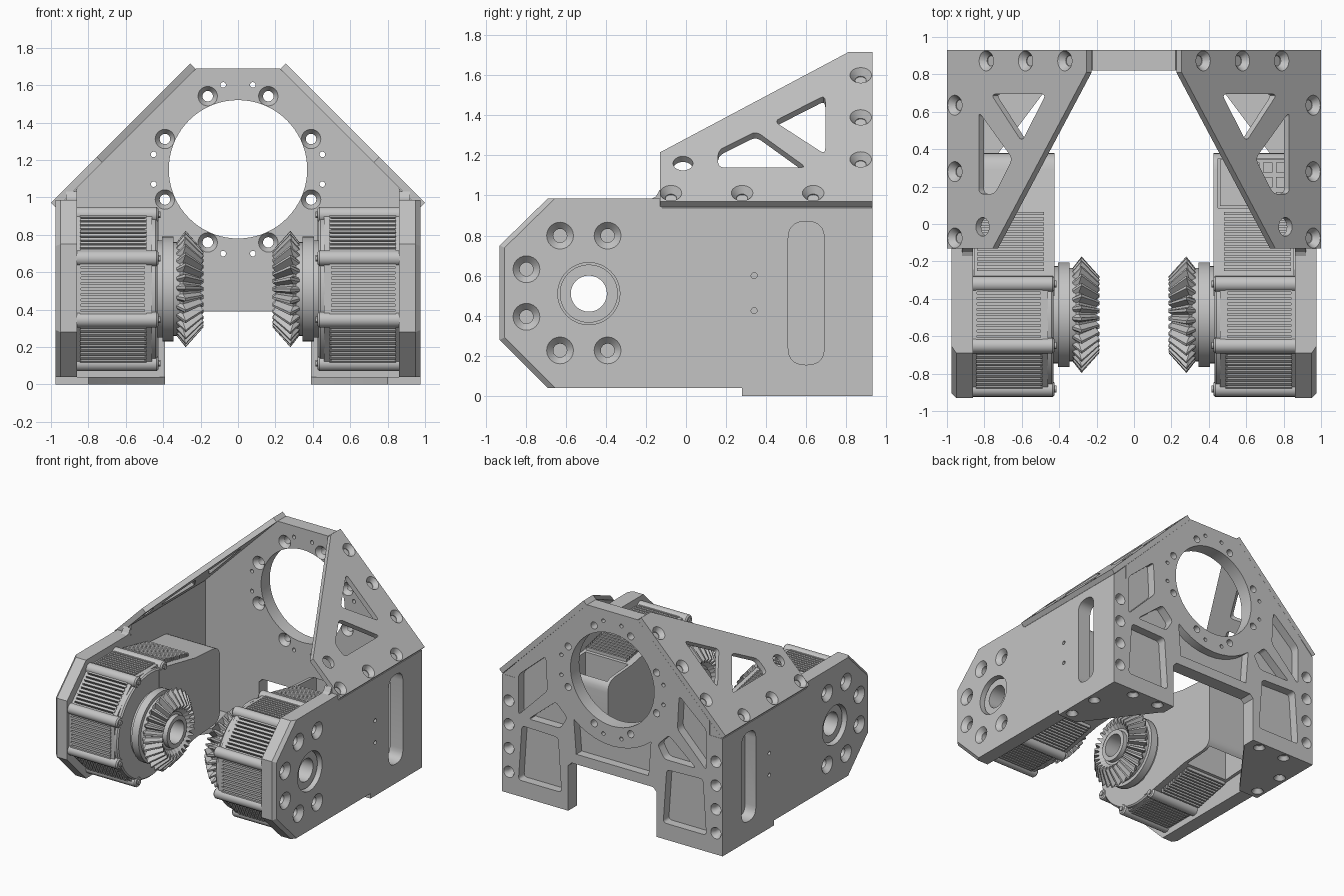
import bpy, bmesh
from math import pi, cos, sin, radians
from mathutils import Vector, Matrix

if "Cube" in bpy.data.objects:
    bpy.data.objects.remove(bpy.data.objects["Cube"])

grey = bpy.data.materials.new("machined_grey")
grey.use_nodes = True
COLOUR = (0.55, 0.55, 0.55, 1)
grey.diffuse_color = COLOUR
grey.node_tree.nodes["Principled BSDF"].inputs["Base Color"].default_value = COLOUR


class Frame:
    """Flat drawing plane: a along u, b along v, t along the normal n."""
    def __init__(self, o, u, v, n):
        self.o, self.u, self.v, self.n = map(Vector, (o, u, v, n))

    def at(self, a, b, t):
        return self.o + self.u * a + self.v * b + self.n * t


def prism(bm, f, pts, t0, t1):
    rings = [[bm.verts.new(f.at(a, b, t)) for a, b in pts] for t in (t0, t1)]
    for ring in rings:
        bm.faces.new(ring)
    for i in range(len(pts)):
        j = (i + 1) % len(pts)
        bm.faces.new((rings[0][i], rings[0][j], rings[1][j], rings[1][i]))


def rect(a0, b0, a1, b1):
    return [(a0, b0), (a1, b0), (a1, b1), (a0, b1)]


def rounded(pts, r):
    """Round each corner of a polygon."""
    out = []
    for i, p in enumerate(pts):
        p, q, s = Vector(p), Vector(pts[i - 1]), Vector(pts[(i + 1) % len(pts)])
        a, b = p + (q - p).normalized() * r, p + (s - p).normalized() * r
        for k in range(6):
            w = k / 5
            out.append(tuple(a * (1 - w) ** 2 + p * 2 * w * (1 - w) + b * w * w))
    return out


def lathe(bm, f, profile, centre=(0, 0), n=48, phase=0, ring=False, teeth=None):
    """Spin (radius, t) points; ring closes the profile, teeth alternates it."""
    v = f.v.normalized()
    cols = []
    for i in range(n):
        a = phase + 2 * pi * i / n
        d = f.u * cos(a) + v * sin(a)
        prof = teeth if teeth and i % 4 < 2 else profile
        cols.append([bm.verts.new(f.at(*centre, t) + d * r) for r, t in prof])
    m = len(profile)
    for i in range(n):
        c, d = cols[i], cols[(i + 1) % n]
        for k in range(m if ring else m - 1):
            j = (k + 1) % m
            bm.faces.new((c[k], d[k], d[j], c[j]))
    if not ring:
        bm.faces.new([c[0] for c in cols])
        bm.faces.new([c[-1] for c in cols])


def drill(bm, f, centre, r, t0, t1):
    lathe(bm, f, [(r, t0), (r, t1)], centre, 20)


def countersink(bm, f, centre, surface, inward, r=0.052, hole=0.028):
    lathe(bm, f, [(hole, surface + inward * 0.15), (hole, surface + inward * 0.035),
                  (r, surface), (r, surface - inward * 0.02)], centre, 24)


def finish(name, bm, cutter=None, matrix=None):
    objs = []
    for label, b in ((name, bm), (name + "_cutter", cutter)):
        if b is None:
            continue
        if matrix:
            b.transform(matrix)
        bmesh.ops.recalc_face_normals(b, faces=b.faces[:])
        me = bpy.data.meshes.new(label)
        b.to_mesh(me)
        b.free()
        me.materials.append(grey)
        ob = bpy.data.objects.new(label, me)
        bpy.context.collection.objects.link(ob)
        objs.append(ob)
    ob = objs[0]
    if cutter:
        mod = ob.modifiers.new("cut", "BOOLEAN")
        mod.object, mod.operation, mod.solver = objs[1], "DIFFERENCE", "EXACT"
        dg = bpy.context.evaluated_depsgraph_get()
        me = bpy.data.meshes.new_from_object(ob.evaluated_get(dg))
        ob.modifiers.clear()
        ob.data = me
        bpy.data.objects.remove(objs[1])
    bpy.ops.object.select_all(action="DESELECT")
    bpy.context.view_layer.objects.active = ob
    ob.select_set(True)
    bpy.ops.object.shade_smooth_by_angle(angle=radians(30))


# Back plate with the big opening, bolt circle and rear pockets
back = Frame((0, 0, 0), (1, 0, 0), (0, 0, 1), (0, 1, 0))
half = [(0.36, 0.39), (0.39, 0.36), (0.39, 0.03), (0.86, 0.03), (0.86, 1.052), (0.223, 1.69)]
bm, cut = bmesh.new(), bmesh.new()
prism(bm, back, half + [(-x, z) for x, z in reversed(half)], 0.82, 0.93)
lathe(cut, back, [(0.37, 0.8), (0.37, 0.95)], (0, 1.15), 72)
for k in range(8):
    a = radians(22.5 + 45 * k)
    countersink(cut, back, (0.423 * cos(a), 1.15 + 0.423 * sin(a)), 0.82, 1)
for k in range(4):
    for d in (-10, 10):
        a = radians(90 * k + d)
        drill(cut, back, (0.458 * cos(a), 1.15 + 0.458 * sin(a)), 0.015, 0.8, 0.95)
pockets = [[(0.83, 0.97), (0.59, 1.18), (0.575, 0.91), (0.83, 0.65)],
           [(0.48, 0.56), (0.8, 0.57), (0.83, 0.13), (0.45, 0.13)],
           [(0.5, 0.84), (0.74, 0.64), (0.46, 0.64), (0.4, 0.74)]]
for s in (1, -1):
    for p in pockets:
        prism(cut, back, rounded([(s * x, z) for x, z in p], 0.03), 0.86, 0.95)
arc = [(0.53 * cos(radians(a)), 1.15 + 0.53 * sin(radians(a))) for a in range(230, 311, 8)]
prism(cut, back, arc + [(0.32, 0.47), (-0.32, 0.47)], 0.86, 0.95)
finish("back_plate", bm, cut)

for s, side in ((1, "left"), (-1, "right")):
    # Side plate with chamfered nose, cable slot and mounting holes
    f = Frame((0, 0, 0), (0, 1, 0), (0, 0, 1), (s, 0, 0))
    bm, cut = bmesh.new(), bmesh.new()
    prism(bm, f, [(-0.93, 0.28), (-0.69, 0.04), (0.93, 0.04), (0.93, 0.938), (-0.12, 0.938),
                  (-0.13, 0.985), (-0.69, 0.985), (-0.93, 0.75)], 0.86, 0.975)
    nose = [e for e in bm.edges if all(v.co.x * s > 0.97 and v.co.y < -0.68 for v in e.verts)]
    bmesh.ops.bevel(bm, geom=nose, offset=0.025, segments=1, affect="EDGES")
    prism(cut, f, rounded(rect(0.51, 0.155, 0.69, 0.87), 0.085), 0.8 if s > 0 else 0.88, 1.05)
    lathe(cut, f, [(0.155, 0.8), (0.155, 1.05)], (-0.485, 0.51))
    for k in range(1, 7):
        a = radians(22.5 + 45 * k)
        countersink(cut, f, (-0.51 + 0.31 * cos(a), 0.513 + 0.31 * sin(a)), 0.975, -1, 0.067, 0.034)
    for z in (0.6, 0.425):
        drill(cut, f, (0.34, z), 0.015, 0.8, 1.05)
    for z in (0.74, 0.55, 0.36, 0.17):
        countersink(cut, back, (s * 0.915, z), 0.93, -1, 0.045)
    finish(side + "_side_plate", bm, cut)

    # Bevelled rail that carries the sloped plate
    bm = bmesh.new()
    rail = Frame((0, 0, 0), (s, 0, 0), (0, 0, 1), (0, 1, 0))
    prism(bm, rail, [(0.86, 0.938), (0.972, 0.938), (0.86, 1.05)], -0.12, 0.928)
    prism(bm, f, [(-0.18, 0.98), (-0.15, 0.995), (-0.13, 1.03), (-0.12, 0.98)], 0.86, 0.92)
    finish(side + "_rail", bm)

    # Sloped gusset plate with triangular windows
    f = Frame((1.97 * s, 0, 0), (0, 1, 0), (-s, 0, 1), (s * 0.7071, 0, 0.7071))
    bm, cut = bmesh.new(), bmesh.new()
    prism(bm, f, [(-0.13, 0.97), (-0.13, 1.215), (0.81, 1.715), (0.93, 1.715), (0.93, 0.97)], -0.04, 0)
    prism(cut, f, rounded([(0.16, 1.14), (0.6, 1.14), (0.35, 1.32), (0.16, 1.225)], 0.03), -0.1, 0.1)
    prism(cut, f, rounded([(0.44, 1.37), (0.695, 1.205), (0.695, 1.5)], 0.03), -0.1, 0.1)
    drill(cut, f, (-0.015, 1.16), 0.05, -0.1, 0.1)
    for c in ((-0.075, 1.012), (0.28, 1.012), (0.635, 1.012), (0.872, 1.18), (0.872, 1.39), (0.872, 1.6)):
        countersink(cut, f, c, 0, -1, 0.054)
    finish(side + "_gusset_plate", bm, cut)

    # Floor bracket
    f = Frame((0, 0, 0), (s, 0, 0), (0, 1, 0), (0, 0, 1))
    bm, cut = bmesh.new(), bmesh.new()
    prism(bm, f, [(0.975, 0.28), (0.8, 0.28), (0.41, 0.8), (0.39, 0.82), (0.39, 0.93), (0.975, 0.93)], 0, 0.04)
    for c in ((0.91, 0.36), (0.91, 0.62), (0.5, 0.87), (0.74, 0.87)):
        countersink(cut, f, c, 0, 1, 0.045, 0.02)
    finish(side + "_floor_bracket", bm, cut)

    # Motor units: the second is the first turned half round the y axis
    turn = None
    if s < 0:
        shift = Matrix.Translation((0, 0, 0.51))
        turn = shift @ Matrix.Rotation(pi, 4, "Y") @ shift.inverted()
    f = Frame((0, -0.485, 0.51), (0, 1, 0), (0, 0, 1), (1, 0, 0))
    bm = bmesh.new()
    for apothem, t0, t1 in ((0.385, 0.48, 0.85), (0.418, 0.46, 0.5), (0.418, 0.84, 0.86)):
        r = apothem / cos(pi / 8)
        lathe(bm, f, [(0.2, t0), (r, t0), (r, t1), (0.2, t1)], n=8, phase=pi / 8, ring=True)
    lathe(bm, f, [(0.2, 0.43), (0.41, 0.43), (0.42, 0.44), (0.42, 0.465), (0.2, 0.465)], ring=True)
    finish(side + "_motor_body", bm, None, turn)

    # Corner bosses and cooling fins, with longer panels over the housing neck
    bm = bmesh.new()
    for k in range(1, 9):
        a = radians(22.5 + 45 * k)
        if k < 7:
            c = (0.43 * cos(a), 0.43 * sin(a))
            lathe(bm, f, [(0.033, 0.425), (0.042, 0.435), (0.042, 0.86)], c, 16)
            lathe(bm, f, [(0.018, 0.415), (0.018, 0.43)], c, 12)
    for k in range(2, 7):
        a = radians(45 * k)
        panel = Frame(f.o, (0, cos(a), sin(a)), (0, -sin(a), cos(a)), (1, 0, 0))
        for i in range(10):
            b = (i - 4.5) * 0.029
            prism(bm, panel, rect(0.37, b - 0.009, 0.424, b + 0.009), 0.49, 0.845)
    for m in (1, -1):
        for i in range(12):
            y = 0.235 + i * 0.027
            z = 0.425 - (y - 0.18) * 0.22
            prism(bm, f, rect(y, m * (z - 0.06), y + 0.016, m * z), 0.48, 0.84)
    finish(side + "_motor_fins", bm, None, turn)

    # Electronics housing behind the motor, open on one side
    bm, cut = bmesh.new(), bmesh.new()
    end = rounded([(0.56, -0.32), (0.865, -0.3), (0.865, 0.3), (0.56, 0.32)], 0.09)[6:18]
    prism(bm, f, [(0.1, -0.39), (0.2, -0.39), (0.56, -0.32)] + end + [(0.56, 0.32), (0.2, 0.39), (0.1, 0.39)],
          0.425, 0.855)
    prism(cut, f, rect(0.57, -0.2, 0.835, 0.5), 0.45, 0.83)
    lathe(cut, f, [(0.2, 0.3), (0.2, 0.95)])
    finish(side + "_electronics_housing", bm, cut, turn)

    # Circuit board and sockets
    bm = bmesh.new()
    prism(bm, f, rect(0.58, -0.06, 0.83, -0.04), 0.46, 0.82)
    for y in (0.6, 0.68, 0.76):
        for x in (0.62, 0.69, 0.76):
            prism(bm, f, rect(y, -0.05, y + 0.055, 0.07), x, x + 0.05)
    finish(side + "_circuit_board", bm, None, turn)

    # Hollow shaft and stepped hub
    bm = bmesh.new()
    lathe(bm, f, [(0.09, 0.3), (0.25, 0.3), (0.25, 0.345), (0.28, 0.345), (0.28, 0.405), (0.26, 0.405),
                  (0.26, 0.47), (0.21, 0.47), (0.21, 0.85), (0.145, 0.85), (0.145, 0.94), (0.09, 0.94)],
          ring=True)
    finish(side + "_shaft_hub", bm, None, turn)

    # Bevel gear
    bm = bmesh.new()
    lathe(bm, f, [(0.09, 0.32), (0.23, 0.335), (0.262, 0.295), (0.172, 0.205), (0.145, 0.235),
                  (0.125, 0.235), (0.125, 0.2), (0.09, 0.2)], n=120, ring=True,
          teeth=[(0.09, 0.32), (0.235, 0.34), (0.312, 0.28), (0.205, 0.185), (0.145, 0.235),
                 (0.125, 0.235), (0.125, 0.2), (0.09, 0.2)])
    finish(side + "_bevel_gear", bm, None, turn)
